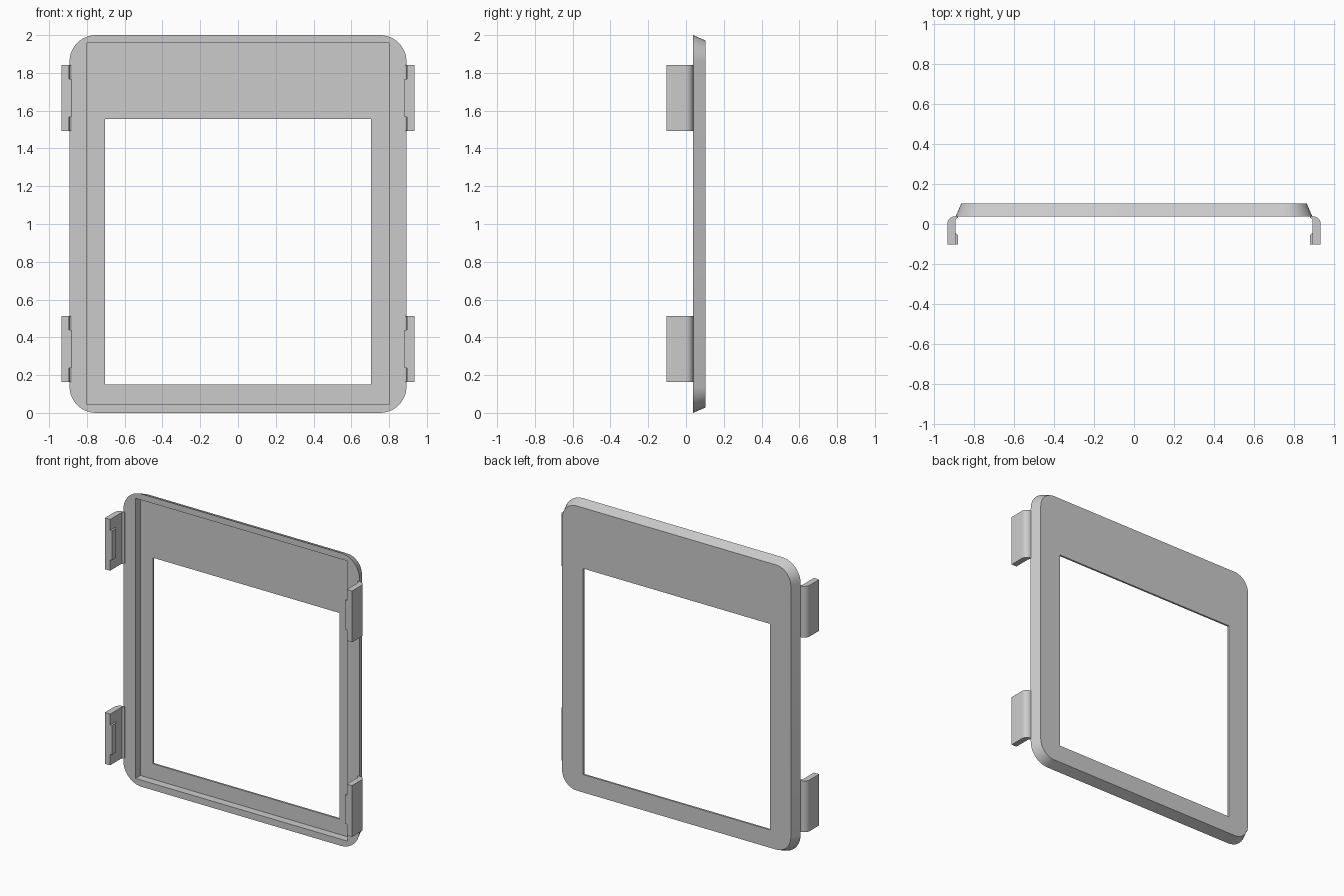
import bpy, bmesh, math

if "Cube" in bpy.data.objects:
    bpy.data.objects.remove(bpy.data.objects["Cube"])

grey = bpy.data.materials.new("light grey plastic")
grey.diffuse_color = (0.6, 0.6, 0.6, 1)
grey.use_nodes = True
grey.node_tree.nodes["Principled BSDF"].inputs["Base Color"].default_value = grey.diffuse_color

Y0, Y1, FLOOR = 0.037, 0.103, 0.09      # rim front, plate back, recess floor


def finish(name, bm, smooth=True):
    bmesh.ops.recalc_face_normals(bm, faces=bm.faces)
    me = bpy.data.meshes.new(name)
    bm.to_mesh(me)
    bm.free()
    ob = bpy.data.objects.new(name, me)
    bpy.context.collection.objects.link(ob)
    me.materials.append(grey)
    if smooth:
        shade(ob)
    return ob


def shade(ob):
    bpy.ops.object.select_all(action='DESELECT')
    ob.select_set(True)
    bpy.context.view_layer.objects.active = ob
    bpy.ops.object.shade_smooth_by_angle(angle=math.radians(30))


def loft(bm, rings):
    """Solid through matching closed rings of points, capped at both ends."""
    vs = [[bm.verts.new(p) for p in r] for r in rings]
    n = len(vs[0])
    for a, b in zip(vs, vs[1:]):
        for i in range(n):
            bm.faces.new((a[i], a[(i + 1) % n], b[(i + 1) % n], b[i]))
    bm.faces.new(vs[0])
    bm.faces.new(vs[-1])


def rounded_rect(y, radius, steps=10):
    ring = []
    for k, (cx, cz) in enumerate([(0.752, 1.86), (-0.752, 1.86), (-0.752, 0.14), (0.752, 0.14)]):
        for i in range(steps + 1):
            a = math.pi / 2 * (k + i / steps)
            ring.append((cx + radius * math.cos(a), y, cz + radius * math.sin(a)))
    return ring


def cutter(name, x, y0, y1, z0, z1):
    bm = bmesh.new()
    rect = [(-x, z0), (x, z0), (x, z1), (-x, z1)]
    loft(bm, [[(px, y, pz) for px, pz in rect] for y in (y0, y1)])
    ob = finish(name, bm, False)
    ob.hide_render = True
    return ob


# Frame: tapered rounded plate with a front recess and a window
bm = bmesh.new()
loft(bm, [rounded_rect(Y0, 0.14), rounded_rect(Y1, 0.112)])
frame = finish("frame", bm, False)
for cut in (cutter("recess_cutter", 0.80, -0.1, FLOOR, 0.045, 1.958),
            cutter("window_cutter", 0.705, 0.05, 0.2, 0.15, 1.557)):
    mod = frame.modifiers.new(cut.name, 'BOOLEAN')
    mod.operation = 'DIFFERENCE'
    mod.solver = 'EXACT'
    mod.object = cut
    bpy.context.view_layer.objects.active = frame
    bpy.ops.object.modifier_apply(modifier=mod.name)
    bpy.data.objects.remove(cut)
shade(frame)

# Clip section: outer arc bending from the rim into a straight arm
outer = [(0.893 + 0.041 * math.sin(a), -0.002 + 0.041 * math.cos(a))
         for a in [math.pi / 2 * i / 8 for i in range(9)]]
inner = [(0.894, -0.103), (0.894, 0.012), (0.892, 0.022), (0.886, 0.028), (0.880, 0.031)]
arm = [(0.880, 0.039)] + outer + [(0.934, -0.103)] + inner
# Catch: small wedge on the inner side of the arm tip
catch = [(0.896, -0.103), (0.881, -0.103), (0.881, -0.056), (0.896, -0.042)]

for side, sx in (("left", -1), ("right", 1)):
    for level, z0 in (("lower", 0.163), ("upper", 1.492)):
        for part, section, a, b in (("clip", arm, 0, 0.35), ("catch", catch, 0.075, 0.275)):
            bm = bmesh.new()
            loft(bm, [[(sx * x, y, z0 + dz) for x, y in section] for dz in (a, b)])
            finish(f"{side}_{level}_{part}", bm)
